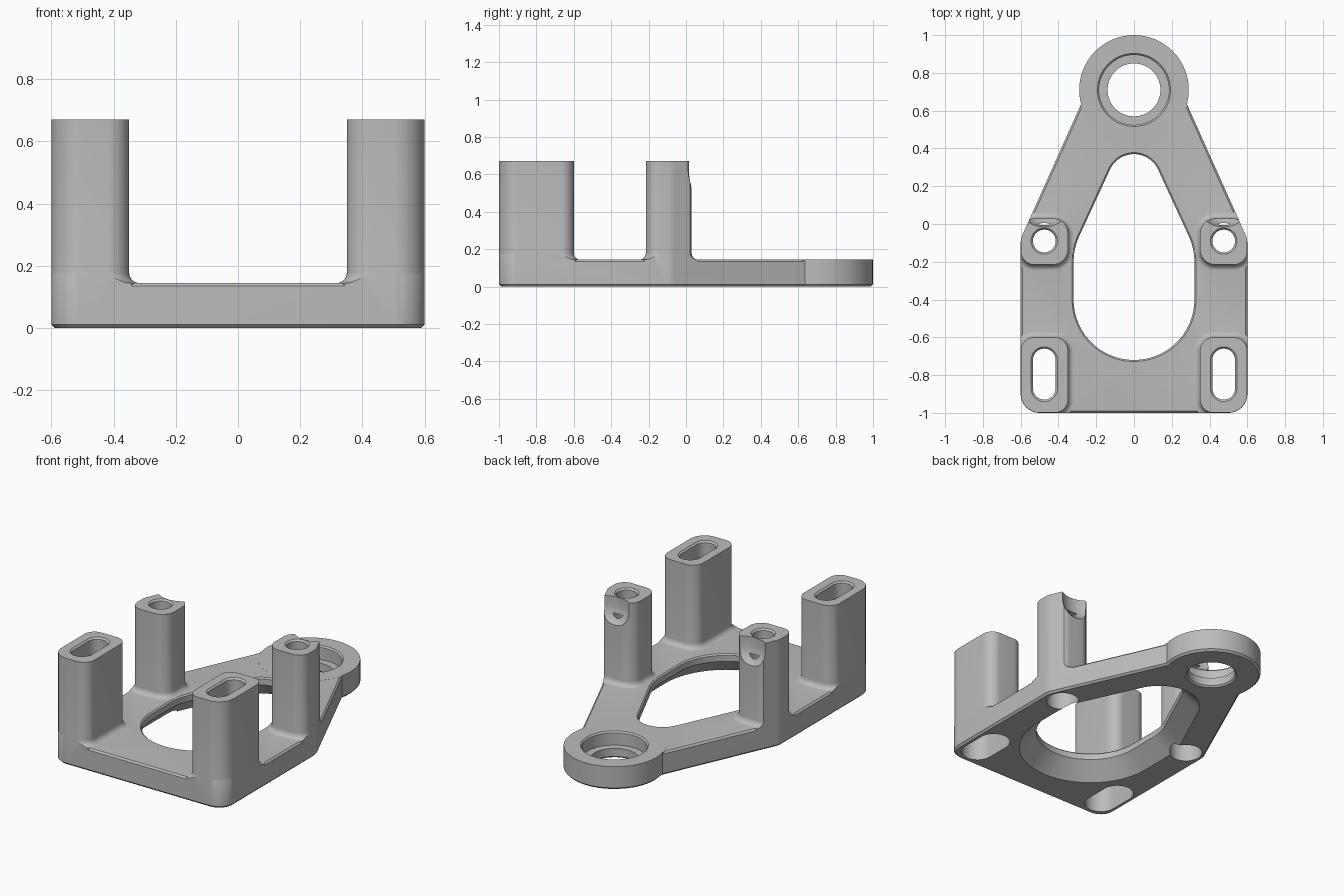
import bpy
import bmesh
from math import sin, cos, pi, radians
from mathutils import Vector

cube = bpy.data.objects.get("Cube")
if cube:
    bpy.data.objects.remove(cube, do_unlink=True)

PLATE, TOP, FILLET = 0.145, 0.67, 0.035

grey = bpy.data.materials.new("plain grey")
grey.use_nodes = True
grey.diffuse_color = (0.5, 0.5, 0.5, 1)
grey.node_tree.nodes["Principled BSDF"].inputs["Base Color"].default_value = (0.5, 0.5, 0.5, 1)


def outline(arcs):
    """Counter-clockwise outline made of arcs (x, y, radius, start, end) joined by lines."""
    pts = []
    for x, y, r, a0, a1 in arcs:
        n = max(2, round(abs(a1 - a0) / 6))
        for i in range(n + 1):
            a = radians(a0 + (a1 - a0) * i / n)
            p = Vector((x + r * cos(a), y + r * sin(a)))
            if not pts or (p - pts[-1]).length > 1e-4:
                pts.append(p)
    if (pts[0] - pts[-1]).length < 1e-4:
        pts.pop()
    return pts


def circle(x, y, r):
    return outline([(x, y, r, 0, 360)])


def slot(x, y0, y1, r):
    return outline([(x, y1, r, 0, 180), (x, y0, r, 180, 360)])


def rounded_rect(x0, x1, y0, y1, r, r_front):
    f = r_front
    return outline([(x1 - f, y0 + f, f, -90, 0), (x1 - r, y1 - r, r, 0, 90),
                    (x0 + r, y1 - r, r, 90, 180), (x0 + r, y0 + r, r, 180, 270)])


def flipped(pts):
    return [Vector((-p.x, p.y)) for p in reversed(pts)]


def offset(pts, d):
    """Move an outline outwards by d."""
    out = []
    for i, p in enumerate(pts):
        a = (p - pts[i - 1]).normalized()
        b = (pts[(i + 1) % len(pts)] - p).normalized()
        na, nb = Vector((a.y, -a.x)), Vector((b.y, -b.x))
        out.append(p + (na + nb) * d / (1 + na.dot(nb)))
    return out


def loft(name, pts, layers):
    """Solid from an outline, through layers of (offset, height)."""
    bm = bmesh.new()
    rings = [[bm.verts.new((p.x, p.y, z)) for p in offset(pts, d)] for d, z in layers]
    n = len(pts)
    for lo, hi in zip(rings, rings[1:]):
        for i in range(n):
            j = (i + 1) % n
            bm.faces.new((lo[i], lo[j], hi[j], hi[i]))
    bm.faces.new(rings[0][::-1])
    bm.faces.new(rings[-1])
    mesh = bpy.data.meshes.new(name)
    bm.to_mesh(mesh)
    bm.free()
    mesh.materials.append(grey)
    obj = bpy.data.objects.new(name, mesh)
    bpy.context.collection.objects.link(obj)
    return obj


def combine(target, tool, operation):
    mod = target.modifiers.new("combine", 'BOOLEAN')
    mod.operation, mod.solver, mod.object = operation, 'EXACT', tool
    bpy.context.view_layer.objects.active = target
    bpy.ops.object.modifier_apply(modifier=mod.name)
    bpy.data.objects.remove(tool, do_unlink=True)


# Footprint: rounded base tapering to a round boss
plan = outline([(0.5, -0.9, 0.1, -90, 0), (0.5, -0.1, 0.1, 0, 24),
                (0, 0.71, 0.29, -15, 195),
                (-0.5, -0.1, 0.1, 156, 180), (-0.5, -0.9, 0.1, 180, 270)])

# Plate with a chamfered top edge, and the boss without one
bracket = loft("mounting_bracket", plan,
               [(0.02, -0.1), (0.02, PLATE - 0.03), (-0.01, PLATE)])
boss = loft("boss", circle(0, 0.71, 0.295), [(0, -0.05), (0, PLATE + 0.0005)])
combine(bracket, boss, 'UNION')

# Four posts with a fillet at the foot
fillet = [(FILLET * (1 - sin(a)), PLATE - 0.001 + FILLET * (1 - cos(a)))
          for a in [pi / 12 * k for k in range(7)]]
post_layers = [(FILLET, 0.1)] + fillet + [(0, TOP)]
front_post = rounded_rect(0.35, 0.599, -0.999, -0.6, 0.07, 0.1)
back_post = rounded_rect(0.35, 0.599, -0.215, 0.03, 0.08, 0.07)
for side in (lambda p: p, flipped):
    for name, pts in (("front_post", front_post), ("back_post", back_post)):
        combine(bracket, loft(name, side(pts), post_layers), 'UNION')

# Trim everything to the footprint, with a chamfered bottom edge
trim = loft("footprint_trim", plan, [(-0.012, 0), (0, 0.012), (0, 0.75)])
combine(bracket, trim, 'INTERSECT')

# Window, flared on the underside
window = outline([(0, -0.4, 0.32, 180, 360), (0, -0.2, 0.32, 0, 25),
                  (0, 0.23, 0.14, 25, 155), (0, -0.2, 0.32, 155, 180)])
combine(bracket, loft("window_cut", window,
                      [(0.11, -0.01), (0, 0.1), (0, PLATE - 0.008),
                       (0.013, PLATE + 0.005), (0.013, 0.2)]), 'DIFFERENCE')

# Stepped bore in the boss
combine(bracket, loft("boss_bore", circle(0, 0.71, 0.14),
                      [(0.02, -0.01), (0, 0.01), (0, 0.06), (0.045, 0.06),
                       (0.045, PLATE - 0.008), (0.06, PLATE + 0.007)]), 'DIFFERENCE')

# Counterbored screw holes, and scoops in the back posts
hole_layers = [(0.035, -0.01), (0.035, 0.57), (0, 0.57), (0, TOP - 0.01), (0.02, TOP + 0.01)]
R = 0.15
scoop_layers = [(R * (cos(a) - 1), 0.62 - R * sin(a))
                for a in [radians(80 - 10 * k) for k in range(9)]] + [(0, 0.8)]
for side in (lambda p: p, flipped):
    cuts = (("slot_cut", slot(0.475, -0.87, -0.72, 0.06), hole_layers),
            ("hole_cut", circle(0.475, -0.09, 0.06), hole_layers),
            ("scoop_cut", circle(0.475, 0.135, R), scoop_layers))
    for name, pts, layers in cuts:
        combine(bracket, loft(name, side(pts), layers), 'DIFFERENCE')

bpy.ops.object.select_all(action='DESELECT')
bracket.select_set(True)
bpy.context.view_layer.objects.active = bracket
bpy.ops.object.shade_smooth_by_angle(angle=radians(30))
